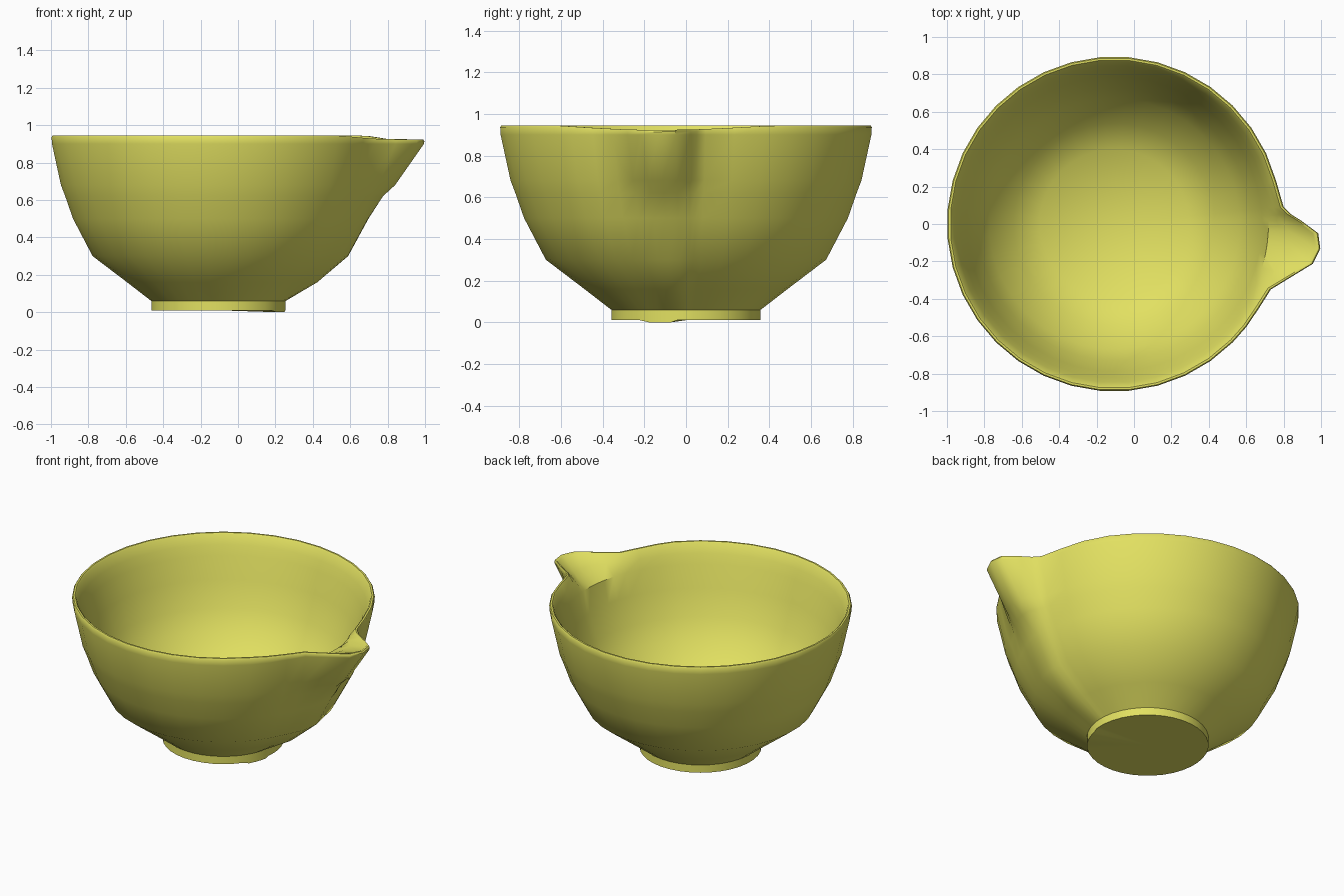
import bpy, bmesh, math

if "Cube" in bpy.data.objects:
    bpy.data.objects.remove(bpy.data.objects["Cube"])

CX = -0.105      # axis of the round bowl
MID = -8.0       # direction of the pouring spout, degrees

# spout: angle and extra rim radius
SPOUT = [(-30, 0), (-22.7, 0.012), (-16.5, 0.095), (-11.3, 0.188), (-6.8, 0.214),
         (-2.6, 0.196), (1.2, 0.10), (3.2, 0.05), (5.9, 0.014), (15, 0)]

# profiles: radius, height, share of the spout bulge
OUTER = [(0.36, 0.01, 0), (0.36, 0.06, 0), (0.49, 0.16, 0.2), (0.675, 0.30, 0.1),
         (0.78, 0.50, 0.12), (0.822, 0.62, 0.3), (0.845, 0.68, 0.5),
         (0.893, 0.90, 1), (0.895, 0.936, 1), (0.889, 0.945, 1)]
# inside, the spout is a shallow ramp that starts high on the wall
INNER = [(0.878, 0.945, 1), (0.870, 0.937, 0.98), (0.848, 0.88, 0.48), (0.824, 0.82, 0),
         (0.79, 0.68, 0), (0.73, 0.52, 0), (0.67, 0.40, 0), (0.54, 0.26, 0), (0.40, 0.155, 0)]


def bulge(a):
    for (a0, e0), (a1, e1) in zip(SPOUT, SPOUT[1:]):
        if a0 <= a <= a1:
            return e0 + (e1 - e0) * (a - a0) / (a1 - a0)
    return 0.0


def rim_dip(a):
    a = a - 360 if a > 180 else a
    t = min(1.0, abs(a - MID) / 38)
    return 0.022 * (0.5 + 0.5 * math.cos(math.pi * t)) ** 0.6


angles = sorted([a for a, _ in SPOUT] + [25 + 10 * i for i in range(30)] + [322])
bm = bmesh.new()
rings = []
for k, (r, z, share) in enumerate(OUTER + INNER):
    ring = []
    for a in angles:
        rad = r + share * bulge(a)
        h = z - (rim_dip(a) if z > 0.93 else 0)
        # small low spot under the foot
        if k == 0 and -35 < a < -10:
            h = 0.0
        t = math.radians(a)
        ring.append(bm.verts.new((CX + rad * math.cos(t), rad * math.sin(t), h)))
    rings.append(ring)

# walls
n = len(angles)
for lo, hi in zip(rings, rings[1:]):
    for i in range(n):
        j = (i + 1) % n
        bm.faces.new((lo[i], lo[j], hi[j], hi[i]))

# underside and inner floor
for ring, h in ((rings[0], 0.01), (rings[-1], 0.12)):
    c = bm.verts.new((CX, 0, h))
    for i in range(n):
        bm.faces.new((ring[i], ring[(i + 1) % n], c))
bmesh.ops.recalc_face_normals(bm, faces=bm.faces)

mesh = bpy.data.meshes.new("mixing_bowl")
bm.to_mesh(mesh)
bm.free()
bowl = bpy.data.objects.new("mixing_bowl", mesh)
bpy.context.collection.objects.link(bowl)

# yellow glaze
mat = bpy.data.materials.new("yellow_glaze")
mat.diffuse_color = (0.76, 0.75, 0.12, 1)
mat.use_nodes = True
mat.node_tree.nodes["Principled BSDF"].inputs["Base Color"].default_value = mat.diffuse_color
mesh.materials.append(mat)

bpy.context.view_layer.objects.active = bowl
bowl.select_set(True)
bpy.ops.object.shade_smooth_by_angle(angle=math.radians(40))
